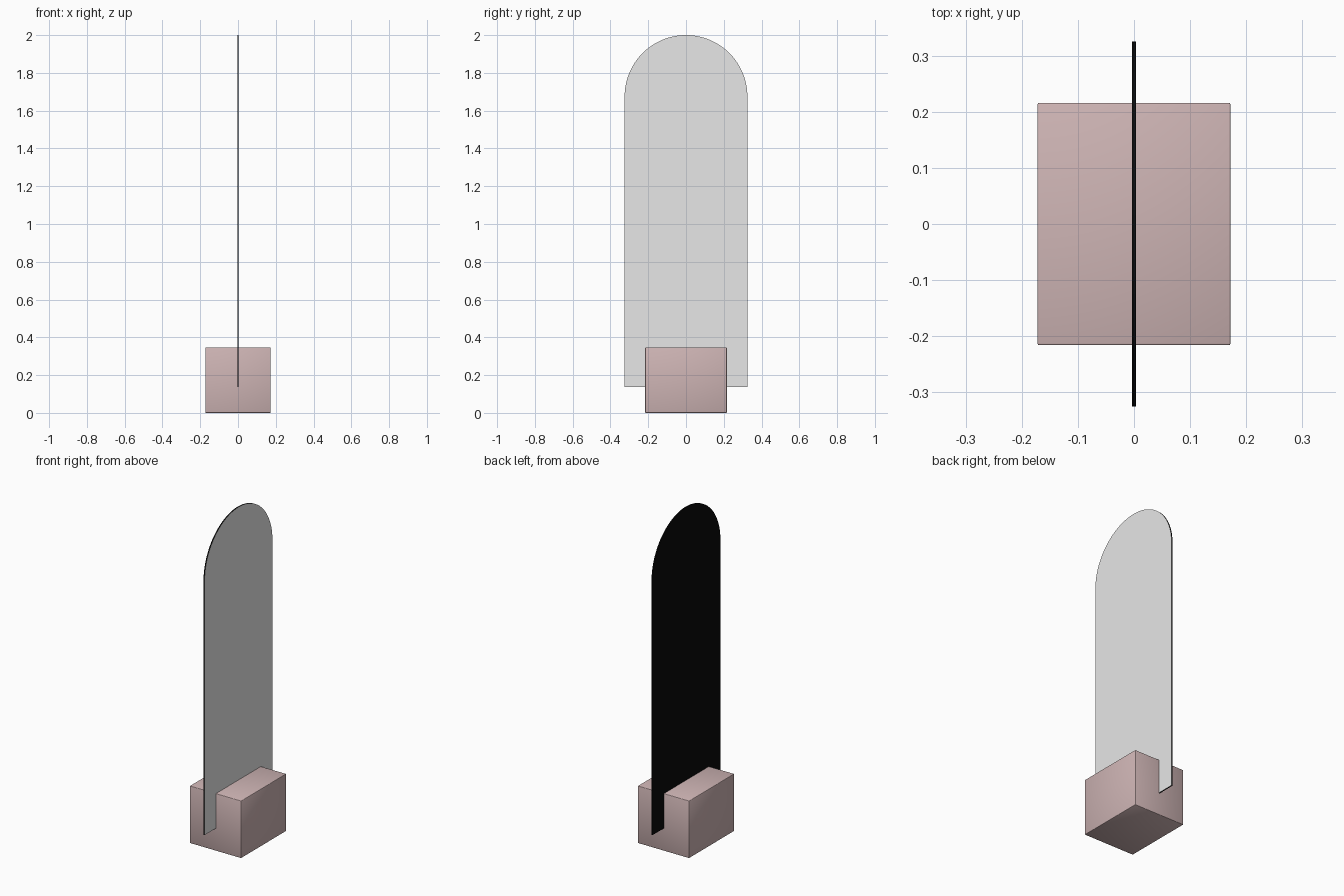
import bpy, bmesh, math

if "Cube" in bpy.data.objects:
    bpy.data.objects.remove(bpy.data.objects["Cube"])

def material(name, rgb):
    m = bpy.data.materials.new(name)
    m.diffuse_color = (*rgb, 1)
    m.use_nodes = True
    m.node_tree.nodes["Principled BSDF"].inputs["Base Color"].default_value = m.diffuse_color
    return m

def add_object(name, bm, mats):
    me = bpy.data.meshes.new(name)
    bm.normal_update()
    bm.to_mesh(me)
    bm.free()
    for m in mats:
        me.materials.append(m)
    ob = bpy.data.objects.new(name, me)
    bpy.context.collection.objects.link(ob)
    return ob

stone = material("dusty_pink_stone", (0.62, 0.46, 0.46))
black = material("black_backing", (0.003, 0.003, 0.003))
silver = material("pale_grey_face", (0.8, 0.8, 0.8))

# Base block with tiny softened edges
W, D, H = 0.344, 0.432, 0.347
bm = bmesh.new()
bmesh.ops.create_cube(bm, size=1)
for v in bm.verts:
    v.co = (v.co.x * W, v.co.y * D, (v.co.z + 0.5) * H)
bmesh.ops.bevel(bm, geom=bm.edges[:], offset=0.003, segments=2,
                profile=0.5, affect='EDGES')
for f in bm.faces:
    f.smooth = True
add_object("base_block", bm, [stone])

# Upright round-topped panel: pale on the right face, black elsewhere
R, T, Z0, TOP, N = 0.325, 0.007, 0.137, 2.0, 64
profile = [(-R, Z0), (R, Z0)]
for i in range(N + 1):
    a = math.pi * i / N
    profile.append((R * math.cos(a), TOP - R + R * math.sin(a)))
bm = bmesh.new()
face = bm.faces.new([bm.verts.new((-T / 2, y, z)) for y, z in profile])
ext = bmesh.ops.extrude_face_region(bm, geom=[face], use_keep_orig=True)
for v in ext["geom"]:
    if isinstance(v, bmesh.types.BMVert):
        v.co.x += T
bmesh.ops.recalc_face_normals(bm, faces=bm.faces[:])
for f in bm.faces:
    f.material_index = 1 if f.normal.x > 0.9 else 0
add_object("upright_panel", bm, [black, silver])
